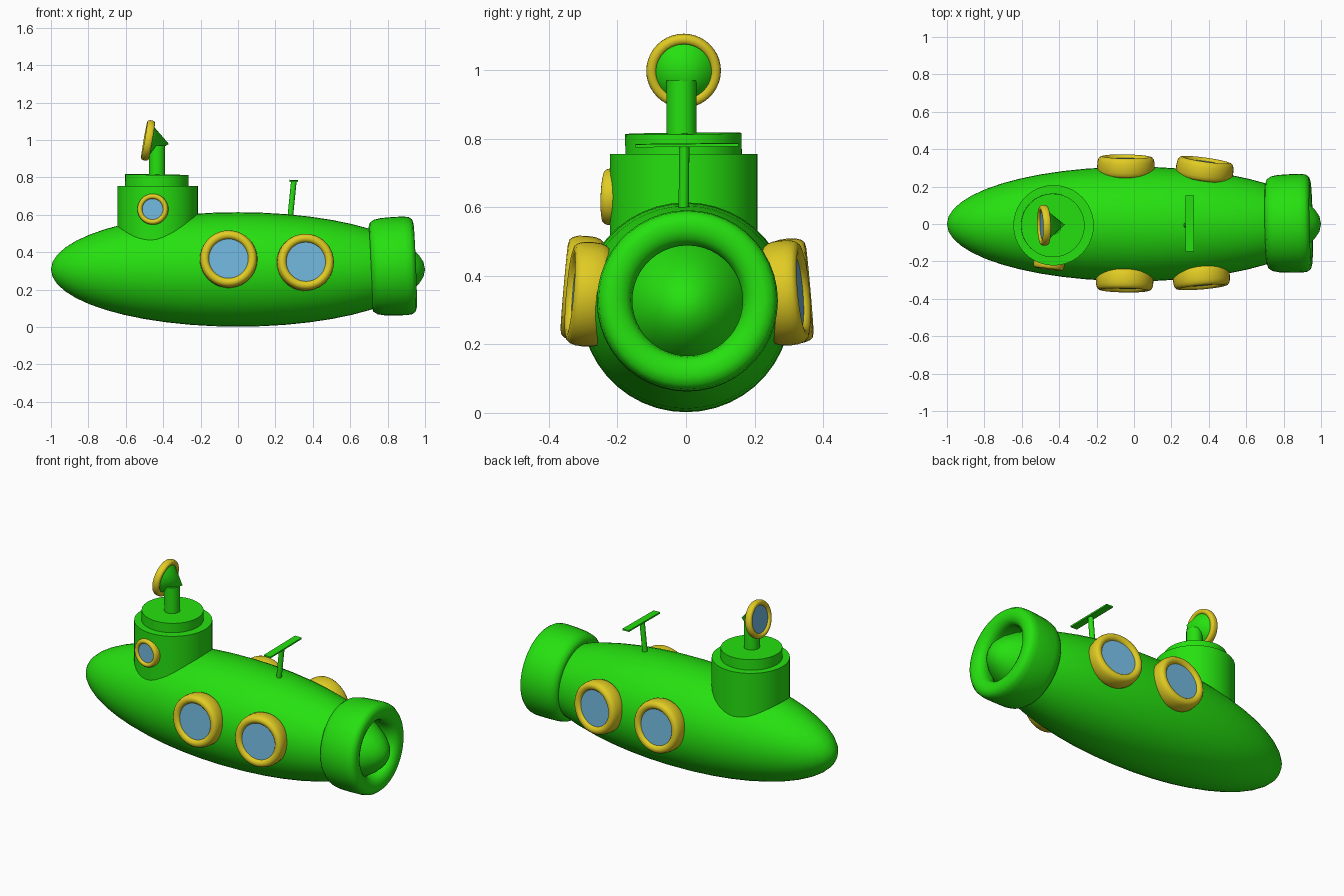
import bpy, math
from mathutils import Vector

if "Cube" in bpy.data.objects:
    bpy.data.objects.remove(bpy.data.objects["Cube"])


def material(name, rgb):
    m = bpy.data.materials.new(name)
    m.diffuse_color = (*rgb, 1)
    m.use_nodes = True
    m.node_tree.nodes["Principled BSDF"].inputs["Base Color"].default_value = m.diffuse_color
    return m


GREEN = material("green paint", (0.019, 0.75, 0.005))
YELLOW = material("yellow trim", (0.75, 0.60, 0.017))
BLUE = material("blue glass", (0.165, 0.47, 0.72))


def lathe(name, profile, mat, loc, axis=(0, 0, 1), sides=40, closed=False, angle=35):
    """Revolve (radius, height) points round an axis; radius 0 makes a pole."""
    verts, faces, rows = [], [], []
    for r, h in profile:
        n = 1 if r == 0 else sides
        rows.append([len(verts) + i for i in range(n)])
        verts += [(r * math.cos(math.tau * i / sides), r * math.sin(math.tau * i / sides), h)
                  for i in range(n)]
    pairs = list(zip(rows, rows[1:]))
    if closed:
        pairs.append((rows[-1], rows[0]))
    for a, b in pairs:
        for i in range(sides):
            j = (i + 1) % sides
            if len(a) == 1:
                faces.append((a[0], b[j], b[i]))
            elif len(b) == 1:
                faces.append((a[i], a[j], b[0]))
            else:
                faces.append((a[i], a[j], b[j], b[i]))
    mesh = bpy.data.meshes.new(name)
    mesh.from_pydata(verts, [], faces)
    mesh.materials.append(mat)
    ob = bpy.data.objects.new(name, mesh)
    bpy.context.collection.objects.link(ob)
    ob.location = loc
    ob.rotation_euler = Vector(axis).to_track_quat('Z', 'Y').to_euler()
    bpy.ops.object.select_all(action='DESELECT')
    ob.select_set(True)
    bpy.context.view_layer.objects.active = ob
    bpy.ops.object.shade_smooth_by_angle(angle=math.radians(angle))
    return ob


def cylinder(name, r, h, mat, loc, axis=(0, 0, 1), sides=40):
    return lathe(name, [(0, 0), (r, 0), (r, h), (0, h)], mat, loc, axis, sides)


def porthole(name, loc, normal, inner, outer, half, glass):
    """Rounded yellow rim with a glass disc set inside it."""
    mid, w = (inner + outer) / 2, (outer - inner) / 2
    section = []
    for i in range(16):
        c, s = math.cos(math.tau * i / 16), math.sin(math.tau * i / 16)
        section.append((mid + w * math.copysign(abs(c) ** 0.8, c),
                        half * math.copysign(abs(s) ** 0.8, s)))
    lathe(name + "_rim", section, YELLOW, loc, normal, closed=True, angle=60)
    n = Vector(normal).normalized()
    cylinder(name + "_glass", inner + w * 0.4, 0.008, BLUE, Vector(loc) + n * (glass - 0.008), normal)


def direction(side, yaw, pitch):
    y, p = math.radians(yaw), math.radians(pitch)
    return (math.sin(y) * math.cos(p), side * math.cos(y) * math.cos(p), math.sin(p))


# hull: long ellipsoid along x
hull = [(0.306 * math.sin(math.pi * i / 24) if 0 < i < 24 else 0,
         -math.cos(math.pi * i / 24)) for i in range(25)]
lathe("hull", hull, GREEN, (0, 0, 0.308), (1, 0, 0), 44, angle=60)

# tail duct: thick rounded ring around the stern, slightly tilted
duct = [(0.19, -0.12), (0.215, -0.125), (0.238, -0.118), (0.253, -0.095), (0.26, -0.06),
        (0.263, 0.0), (0.264, 0.06), (0.26, 0.09), (0.247, 0.108), (0.225, 0.115),
        (0.20, 0.113), (0.18, 0.104), (0.166, 0.088), (0.161, 0.065), (0.164, 0.03), (0.175, -0.03)]
lathe("tail_duct", duct, GREEN, (0.832, 0.003, 0.325), (1, 0.02, 0.04), 44, closed=True, angle=60)

# conning tower and hatch
cylinder("tower", 0.215, 0.375, GREEN, (-0.43, -0.007, 0.38))
cylinder("hatch", 0.17, 0.07, GREEN, (-0.435, -0.007, 0.745), (0.015, -0.01, 1))
porthole("tower_porthole", (-0.455, -0.215, 0.63), direction(-1, -7, 2), 0.054, 0.083, 0.026, 0.014)

# hull portholes
porthole("front_porthole_1", (-0.05, -0.302, 0.363), direction(-1, -1, 5), 0.10, 0.154, 0.053, 0.036)
porthole("front_porthole_2", (0.36, -0.286, 0.346), direction(-1, 5, 5), 0.10, 0.153, 0.053, 0.036)
porthole("back_porthole_1", (-0.043, 0.308, 0.355), direction(1, 1, 5), 0.10, 0.154, 0.053, 0.036)
porthole("back_porthole_2", (0.378, 0.291, 0.350), direction(1, 8, 5), 0.10, 0.154, 0.053, 0.036)

# periscope: pipe, cone-shaped head and viewing ring
cylinder("periscope_pipe", 0.044, 0.17, GREEN, (-0.433, -0.013, 0.80), sides=24)
look = (-0.98, -0.03, 0.17)
lathe("periscope_head", [(0, -0.113), (0.093, 0.0), (0, 0.0)], GREEN, (-0.481, -0.007, 0.998), look)
porthole("periscope_ring", (-0.481, -0.007, 0.998), look, 0.078, 0.109, 0.021, 0.009)

# antenna: leaning mast with a thin crossbar
cylinder("antenna_mast", 0.015, 0.21, GREEN, (0.278, -0.007, 0.575), (0.1, 0.01, 1), 16)
bpy.ops.mesh.primitive_cube_add(size=1, location=(0.298, 0.003, 0.781), rotation=(0.01, 0.03, 0))
bar = bpy.context.object
bar.name = "antenna_crossbar"
bar.scale = (0.044, 0.30, 0.009)
bar.data.materials.append(GREEN)
